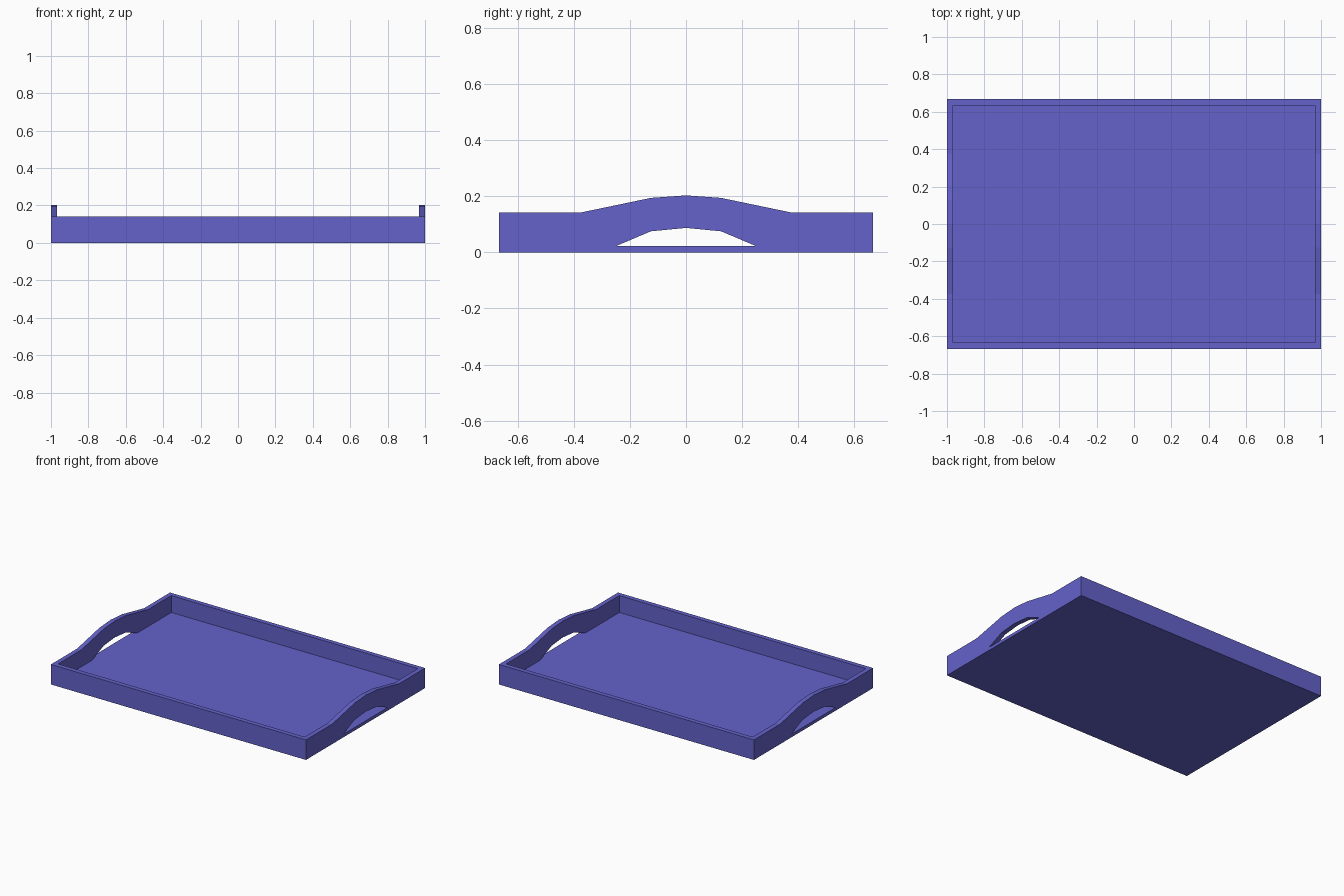
import bpy, bmesh
from mathutils import Vector

if "Cube" in bpy.data.objects:
    bpy.data.objects.remove(bpy.data.objects["Cube"])

HX, HY = 1.0, 0.667      # outer half sizes
T = 0.033                # wall thickness
FLOOR, RIM = 0.022, 0.142

mat = bpy.data.materials.new("violet_blue")
mat.diffuse_color = (0.127, 0.122, 0.59, 1)
mat.use_nodes = True
mat.node_tree.nodes["Principled BSDF"].inputs["Base Color"].default_value = mat.diffuse_color


def extrude(name, points, direction):
    """Extrude a closed planar outline along a direction into a solid."""
    bm = bmesh.new()
    face = bm.faces.new([bm.verts.new(p) for p in points])
    res = bmesh.ops.extrude_face_region(bm, geom=[face], use_keep_orig=True)
    verts = [g for g in res["geom"] if isinstance(g, bmesh.types.BMVert)]
    bmesh.ops.translate(bm, verts=verts, vec=Vector(direction))
    bmesh.ops.recalc_face_normals(bm, faces=bm.faces)
    mesh = bpy.data.meshes.new(name)
    bm.to_mesh(mesh)
    bm.free()
    mesh.materials.append(mat)
    obj = bpy.data.objects.new(name, mesh)
    bpy.context.collection.objects.link(obj)
    return obj


# Flat tray floor
extrude("tray_floor", [(-HX, -HY, 0), (HX, -HY, 0), (HX, HY, 0), (-HX, HY, 0)],
        (0, 0, FLOOR))

# Long walls, fitted between the end panels
xi = HX - T
for name, y in (("front_wall", -HY), ("back_wall", HY - T)):
    extrude(name, [(-xi, y, FLOOR), (xi, y, FLOOR), (xi, y + T, FLOOR), (-xi, y + T, FLOOR)],
            (0, 0, RIM - FLOOR))

# End panels: raised arched handle with an arched hand opening
opening = [(-0.25, FLOOR), (-0.125, 0.075), (0, 0.087), (0.125, 0.075), (0.25, FLOOR)]
top = [(0.375, RIM), (0.25, 0.168), (0.125, 0.194), (0, 0.203),
       (-0.125, 0.194), (-0.25, 0.168), (-0.375, RIM)]
outline = [(-HY, FLOOR)] + opening + [(HY, FLOOR), (HY, RIM)] + top + [(-HY, RIM)]
for name, side in (("left_handle_panel", -1), ("right_handle_panel", 1)):
    extrude(name, [(side * HX, y, z) for y, z in outline], (-side * T, 0, 0))
